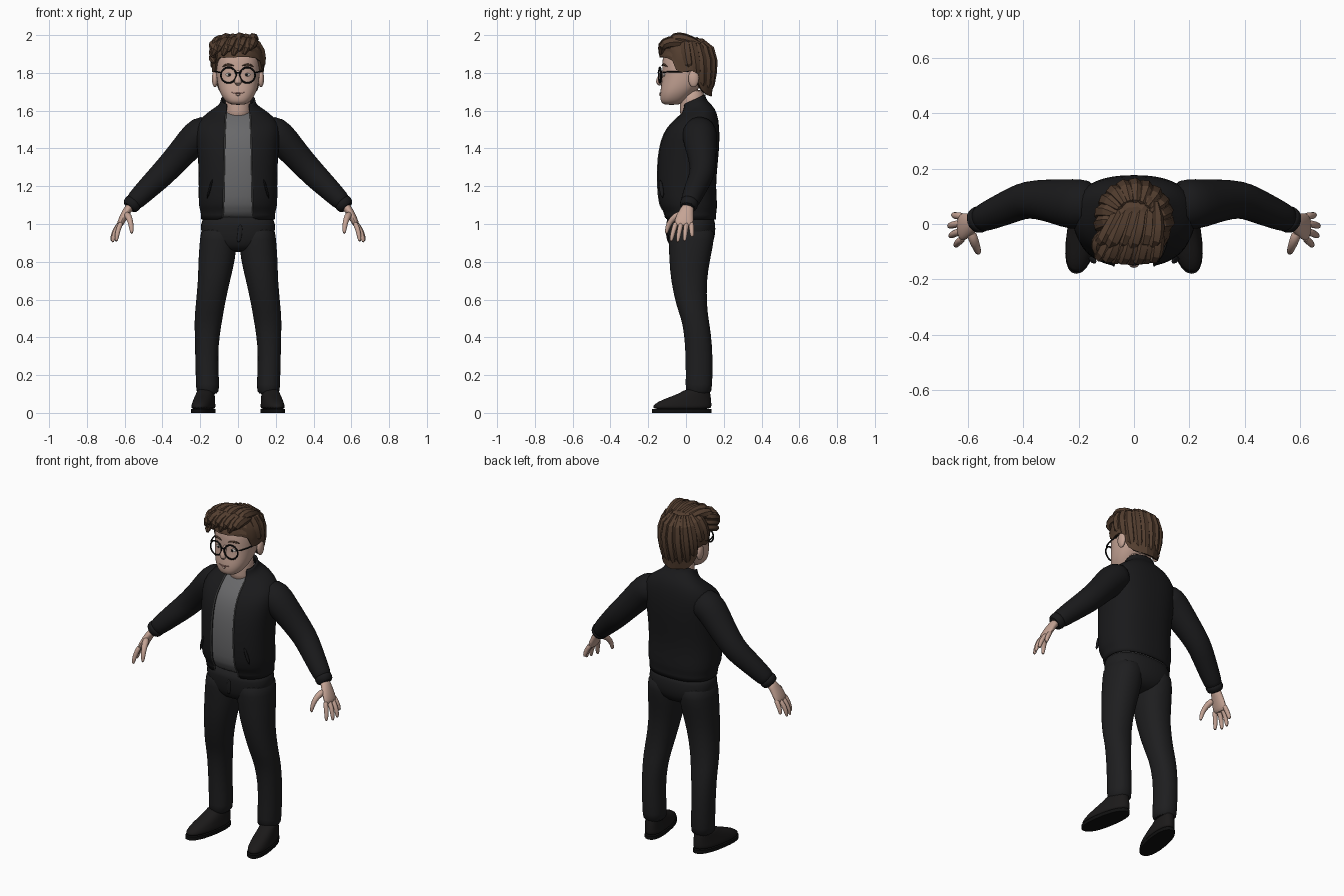
import bpy, bmesh, math, random
from mathutils import Vector

random.seed(4)
cube = bpy.data.objects.get("Cube")
if cube:
    bpy.data.objects.remove(cube, do_unlink=True)


def material(name, *rgb):
    m = bpy.data.materials.new(name)
    m.use_nodes = True
    m.diffuse_color = (*rgb, 1)
    m.node_tree.nodes["Principled BSDF"].inputs["Base Color"].default_value = (*rgb, 1)
    return m


SKIN = material("skin", 0.56, 0.37, 0.30)
HAIR = material("brown hair", 0.085, 0.047, 0.028)
JACKET = material("black jacket", 0.010, 0.010, 0.011)
PANTS = material("black trousers", 0.013, 0.013, 0.014)
SHIRT = material("grey shirt", 0.14, 0.14, 0.145)
SHOE = material("black shoe", 0.011, 0.010, 0.010)
LIPS = material("lips", 0.40, 0.20, 0.17)
FRAME = material("frame black", 0.005, 0.005, 0.005)
EYE = material("eye white", 0.60, 0.56, 0.52)
ZIP = material("zip metal", 0.12, 0.12, 0.12)


def skin(name, rings, mat, caps=True, wrap=True, subdiv=1, angle=60):
    """Bridge equal-length point rings into one mesh object."""
    bm = bmesh.new()
    vs = [[bm.verts.new(p) for p in r] for r in rings]
    n = len(rings[0])
    for a, b in zip(vs, vs[1:]):
        for j in range(n if wrap else n - 1):
            k = (j + 1) % n
            bm.faces.new((a[j], a[k], b[k], b[j]))
    if caps:
        bm.faces.new(vs[0][::-1])
        bm.faces.new(vs[-1])
        bmesh.ops.recalc_face_normals(bm, faces=bm.faces)
    me = bpy.data.meshes.new(name)
    bm.to_mesh(me)
    bm.free()
    me.materials.append(mat)
    me.shade_smooth()
    me.set_sharp_from_angle(angle=math.radians(angle))
    ob = bpy.data.objects.new(name, me)
    bpy.context.collection.objects.link(ob)
    if subdiv:
        mod = ob.modifiers.new("smooth", 'SUBSURF')
        mod.levels = mod.render_levels = subdiv
    return ob


def power(v, p):
    return math.copysign(abs(v) ** p, v)


def oval(z, rx, front, back, cx=0, tilt=0, e=2.4, n=28, gap=0):
    """Horizontal superellipse; a gap leaves an opening of that half width at the front."""
    cy, ry = (front + back) / 2, (back - front) / 2
    a0 = math.asin((gap / rx) ** (e / 2)) if gap else 0
    pts = []
    for i in range(n):
        a = a0 + (2 * math.pi - 2 * a0) * i / (n - 1 if gap else n)
        y = -ry * power(math.cos(a), 2 / e)
        pts.append((cx + rx * power(math.sin(a), 2 / e), cy + y, z + tilt * y))
    return pts


def tube(name, path, radii, mat, ref=(0, 1, 0), n=12, subdiv=1, angle=60):
    """Sweep an ellipse along a path; a radius is a number or (along ref, across)."""
    path = [Vector(p) for p in path]
    rings = []
    for i, p in enumerate(path):
        t = (path[min(i + 1, len(path) - 1)] - path[max(i - 1, 0)]).normalized()
        u = Vector(ref)
        u = (u - t * u.dot(t)).normalized()
        v = t.cross(u)
        r = radii[i] if isinstance(radii, list) else radii
        ru, rv = r if isinstance(r, tuple) else (r, r)
        rings.append([p + u * ru * math.cos(2 * math.pi * k / n) + v * rv * math.sin(2 * math.pi * k / n)
                      for k in range(n)])
    return skin(name, rings, mat, subdiv=subdiv, angle=angle)


def ball(name, loc, scale, mat):
    bpy.ops.mesh.primitive_uv_sphere_add(segments=20, ring_count=12, radius=1, location=loc)
    ob = bpy.context.object
    ob.name, ob.scale = name, scale
    ob.data.materials.append(mat)
    ob.data.shade_smooth()
    return ob


def bezier(a, b, c, steps=6):
    a, b, c = Vector(a), Vector(b), Vector(c)
    return [a * (1 - t) ** 2 + b * 2 * t * (1 - t) + c * t * t for t in (i / steps for i in range(steps + 1))]


def lerp(table, x):
    for (x0, y0), (x1, y1) in zip(table, table[1:]):
        if x <= x1:
            return y0 + (y1 - y0) * (x - x0) / (x1 - x0)
    return table[-1][1]


# Jacket body: height, half width, front, back, tilt
body = [(1.025, .195, -.115, .16, 0), (1.075, .198, -.122, .16, 0), (1.09, .21, -.147, .167, 0),
        (1.2, .208, -.157, .157, 0), (1.3, .209, -.157, .166, 0), (1.4, .216, -.147, .176, 0),
        (1.48, .225, -.122, .178, 0), (1.54, .215, -.087, .173, .1), (1.585, .165, -.052, .156, .25),
        (1.613, .112, -.028, .122, .4), (1.635, .095, -.022, .106, .45), (1.658, .091, -.02, .102, .45)]
gaps = [.08 - .02 * i / 11 for i in range(12)]
jacket = skin("jacket_body", [oval(z, w, f, b, tilt=t, gap=g, n=40) for (z, w, f, b, t), g in zip(body, gaps)],
              JACKET, caps=False, wrap=False)
thick = jacket.modifiers.new("cloth", 'SOLIDIFY')
thick.thickness, thick.offset = .01, -1

# Shirt sits just inside the jacket
skin("shirt", [oval(z, w - .016, f + .013, b - .016, tilt=t, n=32) for z, w, f, b, t in body[:10]], SHIRT)

# Hips
hips = [(.85, .08, -.05, .09), (.885, .17, -.088, .14), (.95, .198, -.102, .158), (1.0, .197, -.105, .155),
        (1.05, .19, -.105, .15)]
skin("trouser_hips", [oval(*h) for h in hips], PANTS)
tube("trouser_fly", [(.012, -.104, 1.0), (.012, -.103, .95), (0, -.093, .9)], (.012, .005), PANTS, ref=(1, 0, 0))

leg = [(.095, .162, .059, -.005, .132), (.13, .16, .063, -.002, .14), (.3, .167, .06, -.002, .143),
       (.42, .163, .067, -.01, .133), (.5, .156, .075, -.026, .12), (.56, .149, .077, -.05, .112),
       (.7, .127, .085, -.082, .109), (.82, .111, .1, -.09, .13), (.92, .104, .098, -.094, .152),
       (1.0, .1, .096, -.098, .15)]
shoe = [(.016, .057, -.178, .134), (.035, .058, -.18, .136), (.06, .054, -.15, .135), (.085, .05, -.085, .132),
        (.105, .046, -.03, .128), (.13, .043, 0, .125)]
arm = [(.13, .075, 1.50), (.2, .07, 1.487), (.25, .075, 1.43), (.31, .086, 1.362), (.385, .09, 1.28),
       (.43, .072, 1.235), (.48, .05, 1.187), (.545, .022, 1.122), (.565, .014, 1.102)]
arm_r = [.08, (.095, .09), (.088, .084), (.077, .075), (.068, .07), (.064, .066), (.059, .06), (.052, .052), .042]
fingers = [("index", -.052, (.645, -.08, .905)), ("middle", -.024, (.664, -.045, .9)),
           ("ring", .004, (.669, -.008, .905)), ("little", .028, (.654, .034, .93))]

for s, side in ((1, "left"), (-1, "right")):
    flip = lambda pts: [(s * p[0], p[1], p[2]) for p in pts]

    # Trouser leg and shoe, toes turned outward
    skin(side + "_trouser_leg", [oval(z, w, f, b, cx=s * c, e=2.2, n=20) for z, c, w, f, b in leg], PANTS)
    turn = lambda ring: [(s * (.172 + s * x - .16 * (y - .05)), y, z) for x, y, z in ring]
    skin(side + "_shoe", [turn(oval(*r, e=2.3, n=24)) for r in shoe], SHOE)
    skin(side + "_sole", [turn(oval(z, .058, -.18, .136, e=2.3, n=24)) for z in (0, .02)], FRAME, subdiv=0, angle=40)

    # Sleeve and cuff
    tube(side + "_sleeve", flip(arm), arm_r, JACKET, n=18)
    tube(side + "_cuff", flip([(.545, .022, 1.122), (.56, .016, 1.107), (.582, .008, 1.083)]), [.05, .05, .044],
         JACKET, n=18)

    # Hand
    palm = [(.565, .014, 1.1), (.585, .005, 1.075), (.605, -.006, 1.04), (.622, -.012, 1.005), (.63, -.013, .985)]
    tube(side + "_palm", flip(palm), [(.032, .024), (.036, .023), (.048, .022), (.053, .019), (.046, .014)], SKIN)
    for name, y, tip in fingers:
        base = (.618, y, 1.01)
        mid = (tip[0] - .004, (y + tip[1]) / 2 - .002, .965)
        tube(f"{side}_{name}_finger", flip(bezier(base, mid, tip, 4)), [.014, .0145, .014, .0125, .008], SKIN, n=8)
    tube(side + "_thumb", flip(bezier((.592, -.025, 1.055), (.563, -.1, 1.03), (.562, -.105, .945), 4)),
         [.02, .02, .016, .014, .008], SKIN, ref=(1, 0, 0), n=8)

    # Zip along the jacket edge, and a slanted pocket welt
    edge = [oval(z, w, f, b, tilt=t, gap=g)[0] for (z, w, f, b, t), g in zip(body, gaps)]
    tube(side + "_zip", flip(edge[:10]), .004, ZIP, n=6, ref=(1, 0, 0))
    tube(side + "_pocket", flip([(.135, -.138, 1.24), (.165, -.123, 1.13)]), (.007, .012), JACKET, ref=(1, 0, 0))

# Neck and head
skin("neck", [oval(z, .068, -.032, .1, e=2) for z in (1.55, 1.6, 1.65, 1.72)], SKIN)
head = [(1.63, .035, -.115, -.04), (1.645, .062, -.133, -.01), (1.67, .082, -.137, .02), (1.7, .098, -.137, .05),
        (1.74, .109, -.131, .09), (1.79, .116, -.124, .115), (1.85, .119, -.128, .125), (1.91, .114, -.12, .125),
        (1.95, .09, -.09, .1), (1.97, .05, -.04, .05)]
skin("head", [oval(*h, e=2.3) for h in head], SKIN)


def face(x, z, out=0):
    """Point on the front of the head."""
    w, f, b = (lerp([(h[0], h[k]) for h in head], z) for k in (1, 2, 3))
    return (x, (f + b) / 2 - (b - f) / 2 * (1 - abs(x / w) ** 2.3) ** (1 / 2.3) - out, z)


# Nose, mouth and chin
tube("nose", [(0, -.118, 1.815), (0, -.132, 1.79), (0, -.142, 1.765), (0, -.145, 1.75), (0, -.13, 1.735)],
     [.009, (.012, .012), (.017, .016), (.022, .019), .01], SKIN, ref=(1, 0, 0))
smile = [face(x * .012, 1.692 + .0006 * x * x, .001) for x in range(-3, 4)]
tube("mouth", smile, [.001, .003, .004, .004, .004, .003, .001], LIPS, ref=(0, 0, 1), n=8)
tube("lower_lip", [face(x * .012, 1.684, 0) for x in range(-1, 2)], .006, SKIN, ref=(0, 0, 1), n=8)

for s, side in ((1, "left"), (-1, "right")):
    # Ear, eye and brow
    ball(side + "_ear", (s * .122, .04, 1.77), (.016, .028, .046), SKIN)
    ball(side + "_eye", face(s * .047, 1.79, -.002), (.018, .007, .009), EYE)
    ball(side + "_pupil", face(s * .045, 1.79, .003), (.007, .004, .007), FRAME)
    brow = [face(s * x, z, .001) for x, z in ((.02, 1.836), (.045, 1.846), (.07, 1.842), (.086, 1.83))]
    tube(side + "_brow", brow, [.003, .006, .006, .002], HAIR, ref=(0, 0, 1), n=8)

    # Spectacles
    bpy.ops.mesh.primitive_torus_add(location=(s * .05, -.138, 1.788), rotation=(math.pi / 2, 0, s * .15),
                                     major_radius=.041, minor_radius=.0045, major_segments=32, minor_segments=8)
    rim = bpy.context.object
    rim.name = side + "_spectacle_rim"
    rim.data.materials.append(FRAME)
    rim.data.shade_smooth()
    tube(side + "_spectacle_arm", [(s * .088, -.132, 1.803), (s * .118, -.09, 1.806), (s * .13, .03, 1.808)],
         .0045, FRAME, ref=(0, 0, 1), n=8)
tube("spectacle_bridge", bezier((-.011, -.143, 1.797), (0, -.152, 1.806), (.011, -.143, 1.797)), .004, FRAME,
     ref=(0, 0, 1), n=8)

# Hair cap: the hairline height follows the angle from the front
hairline = [(0, 1.885), (.9, 1.88), (1.25, 1.80), (1.45, 1.80), (1.75, 1.82), (2.1, 1.72), (2.4, 1.685), (3.2, 1.675)]


def scalp(a, t, k=1.0):
    low = lerp(hairline, abs(math.remainder(a, 2 * math.pi)))
    z = low + (1.985 - low) * t
    if z > 1.83:
        r = max(.05, 1 - ((z - 1.83) / .16) ** 2.6) ** (1 / 2.6)
    else:
        r = 1 - .14 * (1.83 - z) / .16
    return Vector((.137 * r * k * math.sin(a), .007 - .148 * r * k * math.cos(a), z))


def jitter(p):
    return p + Vector([random.uniform(-.004, .004) for _ in range(3)])


angles = [2 * math.pi * i / 32 for i in range(32)]
rings = [[scalp(a, .04, .8) for a in angles]]
rings += [[jitter(scalp(a, t)) for a in angles] for t in (0, .15, .3, .45, .6, .72, .84, .93, 1)]
skin("hair_cap", rings, HAIR, subdiv=0, angle=22)

# Clumps round the sides and back
for i in range(11):
    a = 1.55 + 3.2 * i / 10
    path = [scalp(a + .25 * (.5 - t), t, .88) for t in (.97, .8, .6, .4, .2, .06)]
    tube(f"hair_clump_{i}", path, [.012, .028, .032, .03, .026, .01], HAIR,
         ref=(math.cos(a), math.sin(a), 0), n=7, subdiv=0, angle=25)

# Swept fringe: two layers of curled locks running from the parting to the right
for layer, (count, back, lift) in enumerate(((8, 0, 0), (6, .055, .022))):
    for i in range(count):
        x = -.115 + .195 * i / (count - 1)
        top = 1.985 + lift - 1.6 * (x + .01) ** 2
        end = (x - .022, -.135 + back + 1.5 * x * x, 1.893 + lift * 1.8 + .02 * (i % 2) + .12 * max(x, 0))
        path = bezier((x * .6 + .03, .05 + back * .5, 1.95), (x + .012, -.13 + back, top + .015), end)
        tube(f"fringe_lock_{layer}_{i}", path, [.012, .024, .028, .029, .027, .023, .009], HAIR,
             ref=(1, 0, 0), n=7, subdiv=0, angle=25)
for i, z in enumerate((1.93, 1.895, 1.865)):
    path = bezier((-.09, -.02, z + .03), (-.155, -.07, z + .03), (-.125, -.112, z - .012))
    tube(f"temple_curl_{i}", path, [.012, .02, .024, .024, .021, .017, .007], HAIR, ref=(0, 0, 1), n=7,
         subdiv=0, angle=25)
